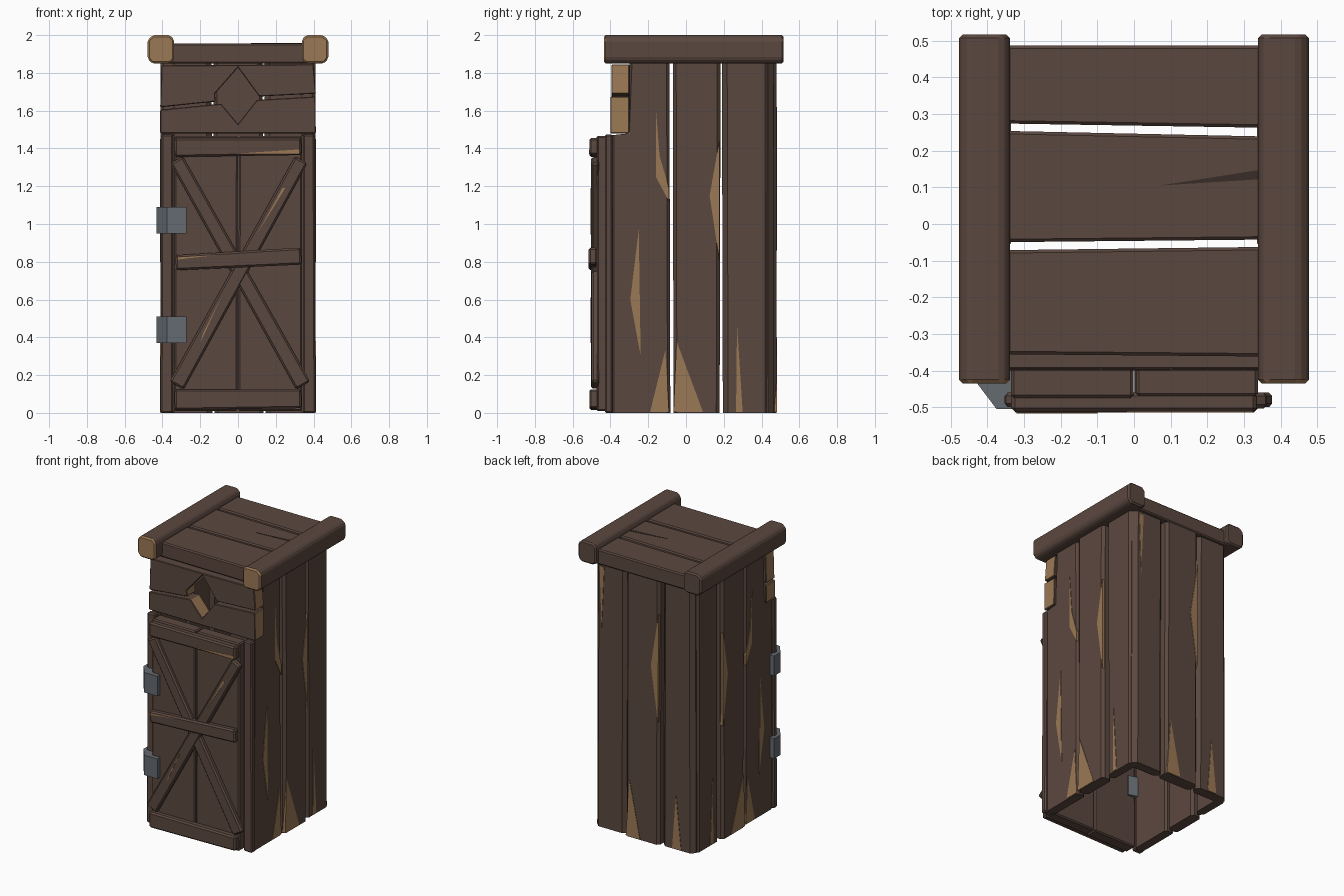
import bpy, bmesh, math
from mathutils import Vector

if "Cube" in bpy.data.objects:
    bpy.data.objects.remove(bpy.data.objects["Cube"])


def material(name, rgb):
    m = bpy.data.materials.new(name)
    m.diffuse_color = (*rgb, 1)
    m.use_nodes = True
    m.node_tree.nodes["Principled BSDF"].inputs["Base Color"].default_value = m.diffuse_color
    return m


WOOD = material("dark_wood", (0.105, 0.064, 0.05))
SHADE = material("cracked_wood", (0.04, 0.025, 0.02))
RAW = material("raw_wood", (0.33, 0.19, 0.09))
IRON = material("iron", (0.13, 0.145, 0.165))


def prism(name, pts, axis, a, b, bevel=0.008, mat=WOOD, raw=None, upright=False):
    """Extrude a 2D outline along an axis from a to b; faces passing raw(normal) show bare wood.
    upright limits the bevel to the vertical edges."""
    bm = bmesh.new()

    def ring(d):
        out = []
        for p in pts:
            c = list(p)
            c.insert(axis, d)
            out.append(bm.verts.new(c))
        return out
    r0, r1 = ring(a), ring(b)
    bm.faces.new(r0)
    bm.faces.new(r1)
    n = len(pts)
    for i in range(n):
        j = (i + 1) % n
        bm.faces.new((r0[i], r0[j], r1[j], r1[i]))
    bmesh.ops.recalc_face_normals(bm, faces=bm.faces)
    if bevel:
        edges = [e for e in bm.edges
                 if not upright or abs(e.verts[0].co.z - e.verts[1].co.z) > .3]
        bmesh.ops.bevel(bm, geom=edges, offset=bevel, segments=1,
                        affect='EDGES', clamp_overlap=True)
    bm.normal_update()
    if raw:
        for f in bm.faces:
            f.material_index = int(raw(f.normal))
    me = bpy.data.meshes.new(name)
    bm.to_mesh(me)
    bm.free()
    me.materials.append(mat)
    me.materials.append(RAW)
    ob = bpy.data.objects.new(name, me)
    bpy.context.collection.objects.link(ob)
    return ob


def bar(name, p, q, w0, w1, y0, y1):
    """Door trim running from p to q in the xz plane, tapering from width w0 to w1."""
    p, q = Vector(p), Vector(q)
    d = (q - p).normalized()
    s = Vector((-d.y, d.x))
    pts = [p + s * w0 / 2, p - s * w0 / 2, q - s * w1 / 2, q + s * w1 / 2]
    return prism(name, pts, 1, y0, y1, 0.01)


# Side walls: three upright planks each, with worn chips
side_planks = [
    ([(-.395, 0), (-.083, 0), (-.088, 1.87), (-.30, 1.87), (-.30, 1.48), (-.395, 1.47)], .398, .015),
    ([(-.066, 0), (.178, 0), (.183, 1.87), (-.07, 1.87)], .41, .018),
    ([(.195, 0), (.445, 0), (.445, 1.87), (.19, 1.87)], .395, .028)]
side_chips = [
    ([(-.16, 1.62), (-.14, 1.36), (-.09, 1.19), (-.09, 1.12), (-.16, 1.25)], 0),
    ([(-.25, .97), (-.295, .6), (-.24, .3)], 0),
    ([(-.11, .33), (-.19, .005), (-.09, .005)], 0),
    ([(-.05, .38), (-.066, .005), (.09, .005)], 1),
    ([(.178, 1.45), (.125, 1.15), (.178, .8)], 1),
    ([(.27, .47), (.30, .005), (.265, .005)], 2)]
for s, side in ((1, "right"), (-1, "left")):
    for pts, x, bev in side_planks:
        prism(side + "_wall_plank", pts, 0, s * .335, s * x, bev, upright=True)
    for pts, k in side_chips:
        x = side_planks[k][1]
        prism(side + "_wall_chip", pts, 0, s * (x - .018), s * (x + .003), 0, RAW)

# Back wall: three planks, the outer ones heavily chamfered at the corners
for x0, x1, t0, t1, y, bev in ((-.385, -.135, -.38, -.14, .466, .028),
                               (-.125, .135, -.13, .13, .48, .018),
                               (.145, .385, .14, .38, .462, .028)):
    prism("back_plank", [(x0, 0), (x1, 0), (t1, 1.87), (t0, 1.87)], 1, .395, y, bev, upright=True)
for pts, y in (([(-.125, 1.62), (-.065, 1.25), (-.12, .86)], .48),
               ([(.10, .4), (.02, .005), (.13, .005)], .48),
               ([(-.25, .38), (-.22, .005), (-.29, .005)], .466),
               ([(.31, 1.83), (.345, 1.83), (.33, 1.4)], .462)):
    prism("back_chip", pts, 1, y - .018, y + .003, 0, RAW)

# Roof planks, with cracks
for l0, l1, r0, r1 in ((.275, .487, .262, .487), (-.05, .255, -.042, .238),
                       (-.355, -.072, -.362, -.062)):
    prism("roof_plank", [(-.40, l0), (.40, r0), (.40, r1), (-.40, l1)], 2, 1.85, 1.955)
prism("roof_crack", [(.07, .105), (.34, .122), (.34, .147)], 2, 1.95, 1.957, 0, SHADE)

# Roof edge beams with bare, chamfered front ends
for s, side in ((1, "right"), (-1, "left")):
    prism(side + "_roof_beam",
          [(s * .36, 1.85), (s * .455, 1.85), (s * .478, 1.875), (s * .478, 1.975),
           (s * .45, 2.0), (s * .36, 2.0), (s * .338, 1.975), (s * .338, 1.868)],
          1, -.435, .517, .01, raw=lambda n: n.y < -.5)

# Boards over the door, notched to form a diamond window
ends = lambda n: abs(n.y) < .3 and abs(n.x) > .6
prism("upper_header_board", [(-.412, 1.618), (-.118, 1.648), (-.122, 1.69), (0, 1.828), (.112, 1.675),
                             (.412, 1.69), (.40, 1.845), (-.405, 1.84)], 1, -.395, -.30, .004, raw=ends)
prism("lower_header_board", [(-.412, 1.48), (.412, 1.48), (.41, 1.675), (.1, 1.657), (0, 1.53),
                             (-.09, 1.637), (-.412, 1.605)], 1, -.40, -.30, .004, raw=ends)

# Door frame posts and door boards
for s in (1, -1):
    prism("door_post", [(s * .343, 0), (s * .41, 0), (s * .405, 1.475), (s * .343, 1.475)], 1, -.43, -.388)
prism("door_board", [(-.338, .01), (-.003, .01), (-.001, 1.465), (-.335, 1.465)], 1, -.475, -.39)
prism("door_board", [(.002, .01), (.338, .01), (.338, 1.465), (.005, 1.465)], 1, -.47, -.39)

# Door trim
bar("door_top_rail", (-.335, 1.405), (.335, 1.41), .10, .09, -.512, -.46)
bar("door_bottom_rail", (-.335, .07), (.335, .075), .11, .10, -.512, -.46)
bar("door_cross_brace", (-.325, 1.34), (.345, .145), .075, .085, -.5, -.46)
bar("door_cross_brace", (.335, 1.34), (-.325, .145), .075, .085, -.503, -.46)
bar("door_middle_rail", (-.33, .795), (.335, .83), .08, .09, -.515, -.47)
for pts, y in (([(-.09, .61), (-.20, .37), (-.185, .42)], -.503),
               ([(-.02, 1.372), (.325, 1.395), (.325, 1.37)], -.512),
               ([(.10, .945), (.25, 1.19), (.235, 1.19)], -.503),
               ([(-.32, .825), (-.1, .837), (-.32, .812)], -.515)):
    prism("door_chip", pts, 1, y - .002, y + .01, 0, RAW)

# Hinges wrapping the left door corner
for z in (.37, .95):
    prism("hinge", [(-.432, -.36), (-.432, -.43), (-.375, -.505), (-.272, -.505), (-.272, -.38), (-.34, -.36)],
          2, z, z + .14, 0, IRON)
